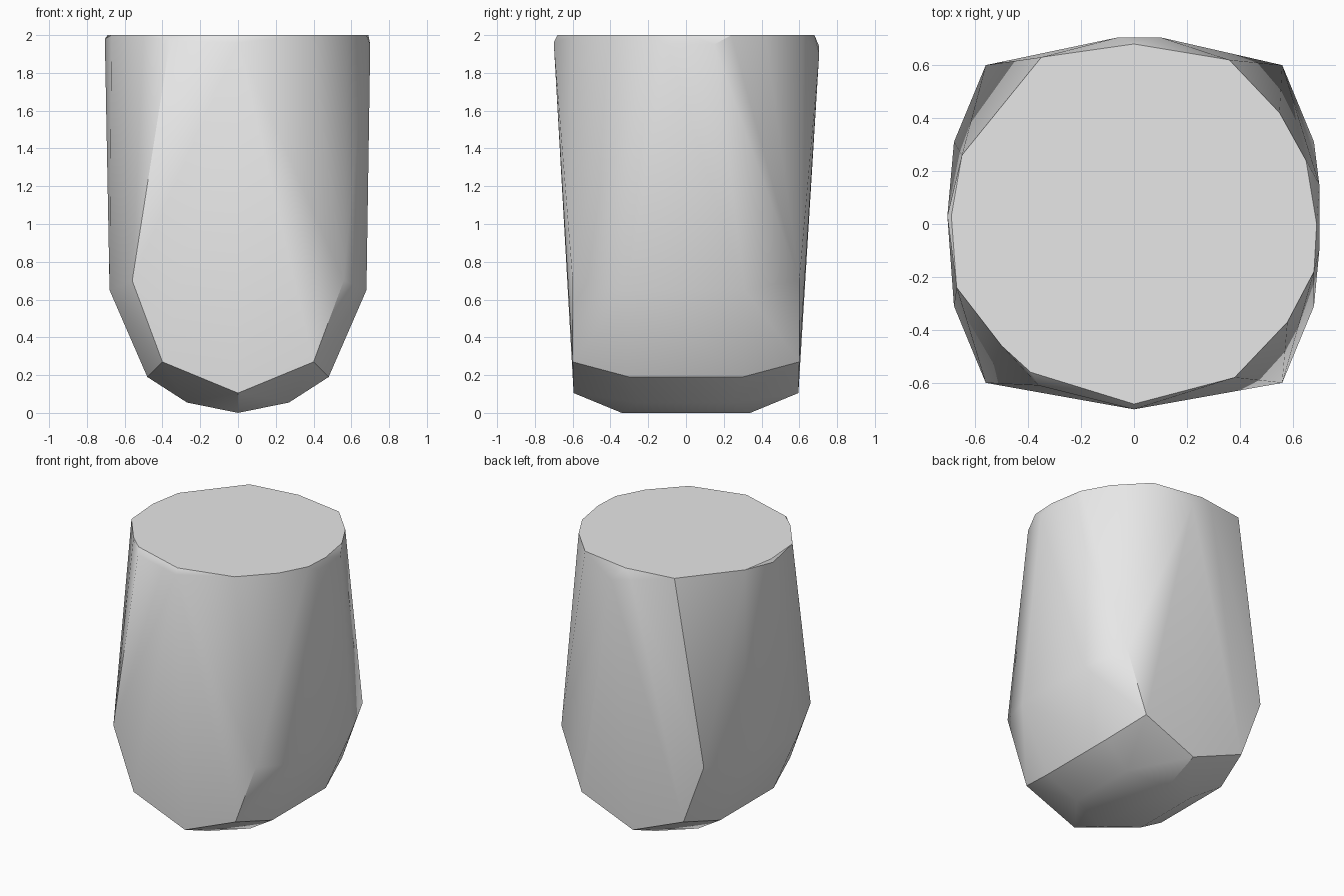
import bpy
import bmesh
import math

default_cube = bpy.data.objects.get("Cube")
if default_cube:
    bpy.data.objects.remove(default_cube, do_unlink=True)


def make_material(name, colour):
    material = bpy.data.materials.new(name)
    material.use_nodes = True
    material.diffuse_color = colour
    shader = next(n for n in material.node_tree.nodes if n.type == 'BSDF_PRINCIPLED')
    shader.inputs["Base Color"].default_value = colour
    return material


def mirrored(points):
    """Repeat each point across both vertical mid planes."""
    return {(sx * x, sy * y, z) for x, y, z in points
            for sx in (1, -1) for sy in (1, -1)}


# Corner points of the faceted lower half
shoulder_corner = (0.56, 0.6, 0.7)
shoulder_side = (0.68, 0.31, 0.65)
lower_corner = (0.4, 0.6, 0.27)
lower_side = (0.48, 0.3, 0.19)
end_tip = (0, 0.595, 0.105)
belly_side = (0.27, 0.25, 0.055)
keel = (0, 0.34, 0)
points = mirrored([shoulder_corner, shoulder_side, lower_corner,
                   lower_side, end_tip, belly_side, keel])

# Slightly uneven flat top, listed counterclockwise
points |= {(x, y, 2) for x, y in [
    (0.69, 0), (0.65, 0.24), (0.55, 0.42), (0.36, 0.62), (0, 0.68),
    (-0.35, 0.63), (-0.65, 0.26), (-0.69, 0.03), (-0.67, -0.24),
    (-0.5, -0.46), (-0.39, -0.56), (0, -0.68), (0.38, -0.58),
    (0.58, -0.37), (0.68, -0.18)]}

# Worn rim just below the top
points |= {(0.7, 0.15, 1.95), (0.7, -0.1, 1.95), (-0.705, 0.03, 1.98),
           (0, -0.7, 1.96), (-0.36, -0.61, 1.97),
           (-0.06, 0.705, 1.94), (0.1, 0.705, 1.9)}

# Wrap the points in one convex skin
bm = bmesh.new()
for point in sorted(points):
    bm.verts.new(point)
bmesh.ops.convex_hull(bm, input=bm.verts[:])
loose = [v for v in bm.verts if not v.link_faces]
bmesh.ops.delete(bm, geom=loose, context='VERTS')
bmesh.ops.dissolve_limit(bm, angle_limit=math.radians(1),
                         verts=bm.verts[:], edges=bm.edges[:])
bmesh.ops.recalc_face_normals(bm, faces=bm.faces[:])

mesh = bpy.data.meshes.new("faceted_block")
bm.to_mesh(mesh)
bm.free()
mesh.materials.append(make_material("plain_grey", (0.8, 0.8, 0.8, 1)))
block = bpy.data.objects.new("faceted_block", mesh)
bpy.context.collection.objects.link(block)

# Soft sides with crisp corners
bpy.ops.object.select_all(action='DESELECT')
block.select_set(True)
bpy.context.view_layer.objects.active = block
bpy.ops.object.shade_smooth_by_angle(angle=math.radians(30))
